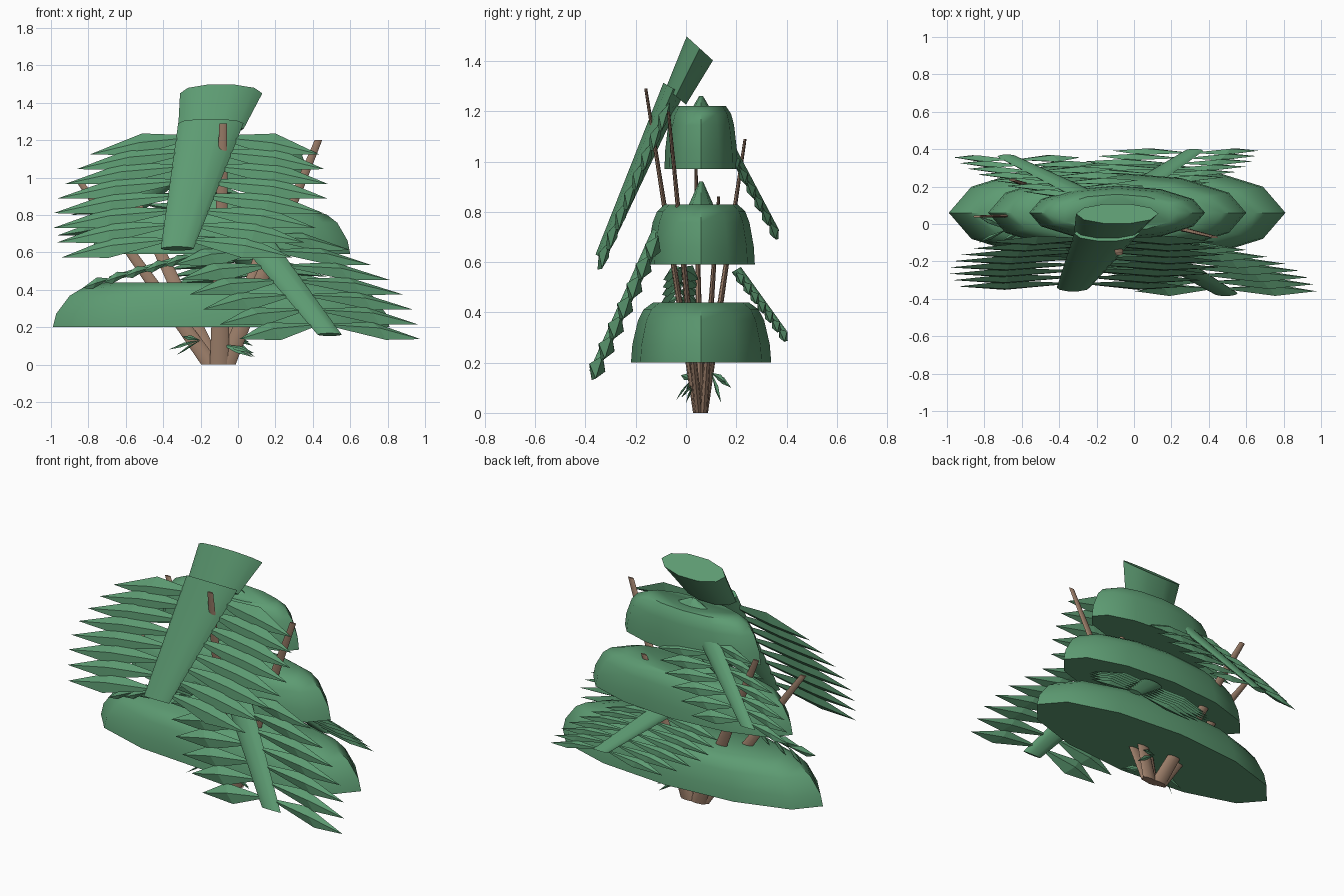
import bpy, math
from mathutils import Vector

if "Cube" in bpy.data.objects:
    bpy.data.objects.remove(bpy.data.objects["Cube"])

def material(name, rgb):
    m = bpy.data.materials.new(name)
    m.diffuse_color = (*rgb, 1)
    m.use_nodes = True
    m.node_tree.nodes["Principled BSDF"].inputs["Base Color"].default_value = m.diffuse_color
    return m

GREEN = material("leaf_green", (0.11, 0.33, 0.17))
BROWN = material("bark_brown", (0.35, 0.22, 0.15))
CX, CY, SQ = -0.09, 0.06, 0.31   # tree axis and depth flattening

def make(name, verts, faces, mat, smooth=None):
    me = bpy.data.meshes.new(name)
    me.from_pydata([tuple(v) for v in verts], [], faces)
    me.materials.append(mat)
    ob = bpy.data.objects.new(name, me)
    bpy.context.collection.objects.link(ob)
    if smooth:
        bpy.ops.object.select_all(action='DESELECT')
        ob.select_set(True)
        bpy.context.view_layer.objects.active = ob
        bpy.ops.object.shade_smooth_by_angle(angle=math.radians(smooth))
    return ob

def tube(name, rings, mat, sides=10, smooth=50):
    """Closed tube; each ring is (centre, x radius, (y, z) half axis)."""
    verts, faces = [], []
    for c, rx, (vy, vz) in rings:
        for i in range(sides):
            a = math.tau * i / sides
            verts.append((c[0] + rx * math.cos(a), c[1] + vy * math.sin(a), c[2] + vz * math.sin(a)))
    for r in range(len(rings) - 1):
        for i in range(sides):
            j = (i + 1) % sides
            faces.append((r * sides + i, r * sides + j, (r + 1) * sides + j, (r + 1) * sides + i))
    faces.append(tuple(reversed(range(sides))))
    faces.append(tuple(range((len(rings) - 1) * sides, len(rings) * sides)))
    return make(name, verts, faces, mat, smooth)

def add_leaf(verts, faces, base, tip, along, width, thick):
    """Four-sided spindle, widest past its middle."""
    base, tip = Vector(base), Vector(tip)
    along = Vector(along).normalized()
    normal = (tip - base).cross(along).normalized()
    mid = base.lerp(tip, 0.58) + Vector((0, 0, 0.02 * (tip - base).length))
    k = len(verts)
    verts += [base, mid + along * width, mid + normal * thick,
              mid - along * width, mid - normal * thick, tip]
    for i in range(4):
        a, b = k + 1 + i, k + 1 + (i + 1) % 4
        faces += [(k, b, a), (k + 5, a, b)]

# Foliage tiers
PROFILE = [(1, 0), (0.98, 0.3), (0.9, 0.7), (0.82, 0.88), (0.68, 1)]
for name, r, z, h in [("lower_tier", 0.9, 0.2, 0.24), ("middle_tier", 0.69, 0.59, 0.24),
                      ("upper_tier", 0.47, 0.97, 0.25)]:
    tube(name, [((CX, CY, z + h * f), r * s, (r * s * SQ, 0)) for s, f in PROFILE],
         GREEN, 12, 40)

# Small peaks on top of the tiers
for name, z, h, r in [("middle_peak", 0.82, 0.1, 0.17), ("upper_peak", 1.21, 0.05, 0.12)]:
    tube(name, [((CX, CY, z), r, (r * SQ, 0)), ((CX, CY, z + h), 0.02, (0.008, 0))], GREEN, 8)

# Leaning trunks fanning out from the base
TIPS = [(-0.08, -0.16, 1.29), (0.43, -0.07, 1.2), (-0.65, 0.235, 1.09),
        (-0.84, 0.04, 0.97), (0.2, 0.13, 0.86)]
for i, t in enumerate(TIPS):
    a = math.atan2((t[1] - CY) / SQ, t[0] + 0.1)
    foot = (-0.1 + 0.045 * math.cos(a), CY + 0.016 * math.sin(a), 0.0)
    tube(f"trunk_{i + 1}", [(foot, 0.052, (0.016, 0)), (t, 0.02, (0.006, 0))], BROWN, 8)

# Fronds: tapered stem with pairs of drooping leaves
def frond(name, start, end, r0, r1, n, left, right, t0=0.0, t1=0.92,
          width=0.07, drop=0.1, thick=0.025):
    s, e = Vector(start), Vector(end)
    d = e - s
    sgn = 1 if d.y < 0 else -1
    tube(name + "_stem", [(s, r0, (0.24 * r0, -0.14 * r0 * sgn)),
                          (e, r1, (0.24 * r1, -0.12 * r1 * sgn))], GREEN)
    verts, faces = [], []
    for i in range(n):
        f = i / (n - 1)
        base = s + d * (t0 + (t1 - t0) * f)
        swell = 1 + 0.18 * math.sin(math.pi * f)
        for sx, length in ((-1, left), (1, right)):
            tip = base + Vector((sx * length * swell, 0.06 * d.y, -drop))
            add_leaf(verts, faces, base, tip, d, width, thick)
    make(name + "_leaves", verts, faces, GREEN)

frond("tall_front_frond", (-0.145, -0.05, 1.29), (-0.325, -0.34, 0.62), 0.175, 0.088,
      8, 0.63, 0.6, 0.1, 0.92, 0.065, 0.1, 0.022)
frond("low_front_frond", (0.05, -0.11, 0.72), (0.49, -0.37, 0.16), 0.1, 0.065,
      7, 0.44, 0.53, 0.05, 0.9, 0.065, 0.08, 0.035)
frond("upper_back_frond", (-0.25, 0.15, 1.1), (-0.68, 0.36, 0.72), 0.08, 0.05,
      7, 0.32, 0.36, 0.05, 0.92, 0.05, 0.06, 0.02)
frond("lower_back_frond", (0.03, 0.2, 0.57), (0.32, 0.39, 0.32), 0.08, 0.05,
      7, 0.42, 0.36, 0.05, 0.95, 0.04, 0.05, 0.02)

# Flared collar above the tall front frond
tube("top_collar", [((-0.09, 0.055, 1.45), 0.22, (0.055, -0.05)),
                    ((-0.145, -0.04, 1.26), 0.175, (0.042, -0.035))], GREEN)

# Side spray between the lower tiers
verts, faces = [], []
a, b = Vector((-0.25, -0.02, 0.58)), Vector((-0.68, -0.03, 0.46))
for i in range(5):
    p = a.lerp(b, i / 4)
    for sy in (-1, 1):
        add_leaf(verts, faces, p, p + Vector((-0.15, sy * 0.07, -0.05)), (0.2, 0.1, 0.5), 0.035, 0.012)
make("side_spray_leaves", verts, faces, GREEN)
tube("side_spray_stem", [(a, 0.02, (0.015, 0.02)), (b, 0.012, (0.01, 0.015))], GREEN, 6)

# Small shoots at the foot of the trunks
verts, faces = [], []
for base, tips in [((-0.2, 0.02, 0.13), [(-0.37, 0.0, 0.08), (-0.33, -0.04, 0.05), (-0.3, -0.02, 0.15)]),
                   ((-0.08, 0.1, 0.16), [(0.08, 0.18, 0.1), (0.09, 0.14, 0.04), (0.06, 0.16, 0.12)]),
                   ((-0.1, 0.03, 0.11), [(0.09, -0.02, 0.06), (0.08, 0.0, 0.04)])]:
    for t in tips:
        add_leaf(verts, faces, base, t, (0.3, 0.2, 0.5), 0.015, 0.005)
make("base_shoots", verts, faces, GREEN)
